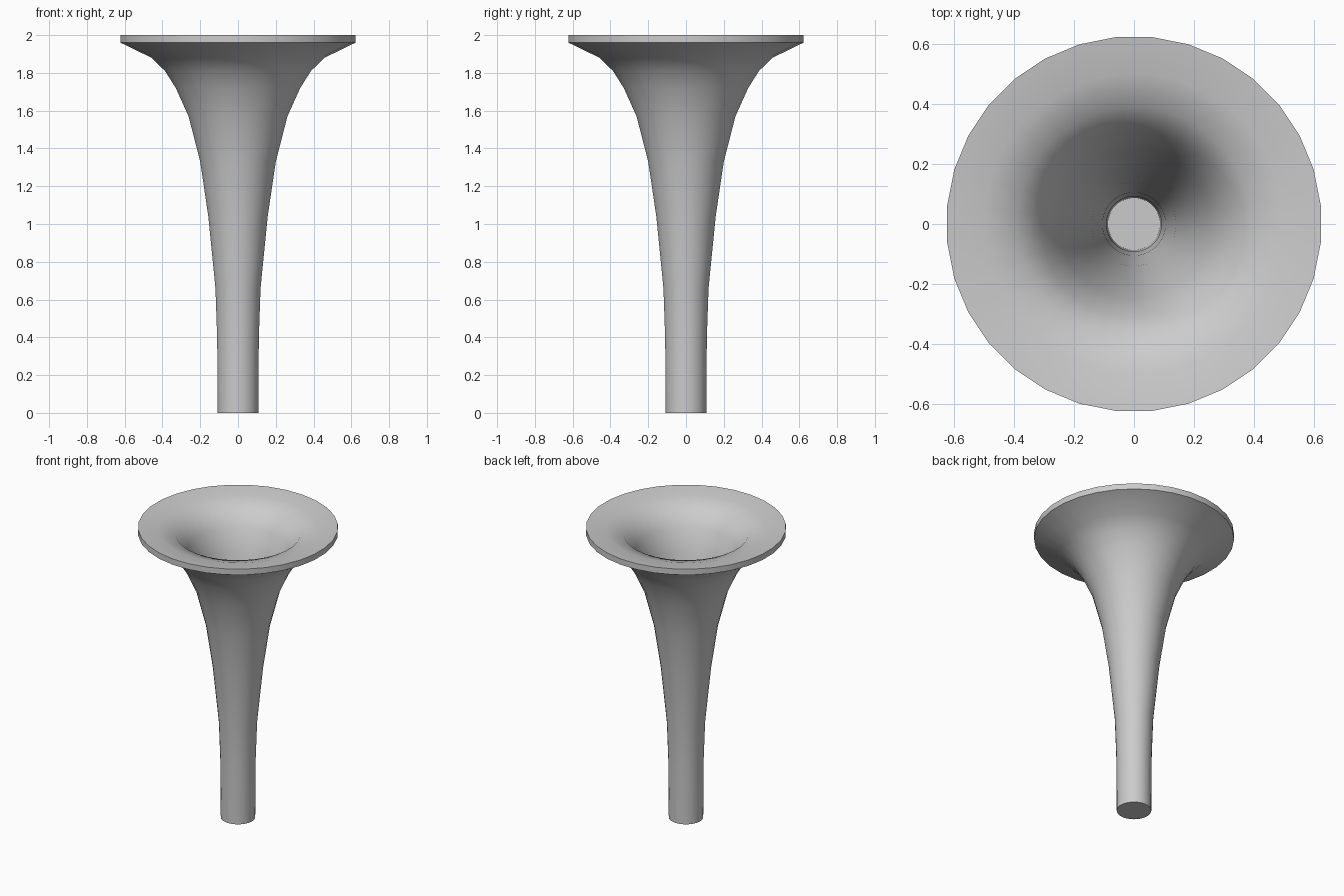
import bpy, bmesh, math

if "Cube" in bpy.data.objects:
    bpy.data.objects.remove(bpy.data.objects["Cube"])

SIDES = 32

# Closed profile (radius, height): outside from the base up, over the lip, down the bore
outer = [(0.108, 0), (0.109, 0.2), (0.111, 0.4), (0.12, 0.66), (0.158, 1.04),
         (0.201, 1.33), (0.263, 1.57), (0.331, 1.72), (0.388, 1.81),
         (0.46, 1.88), (0.625, 1.96)]
inner = [(0.625, 2.0), (0.5, 1.985), (0.39, 1.952), (0.31, 1.855), (0.25, 1.7),
         (0.185, 1.4), (0.14, 1.05), (0.105, 0.66), (0.092, 0.4), (0.087, 0.04)]


def lathe(name, profile):
    bm = bmesh.new()
    rings = []
    for r, z in profile:
        ring = []
        for i in range(SIDES):
            a = 2 * math.pi * (i + 0.5) / SIDES
            ring.append(bm.verts.new((r * math.cos(a), r * math.sin(a), z)))
        rings.append(ring)
    for lo, hi in zip(rings, rings[1:]):
        for i in range(SIDES):
            j = (i + 1) % SIDES
            bm.faces.new((lo[i], lo[j], hi[j], hi[i]))
    # base cap and bore floor
    bm.faces.new(rings[0][::-1])
    bm.faces.new(rings[-1])
    mesh = bpy.data.meshes.new(name)
    bm.to_mesh(mesh)
    bm.free()
    obj = bpy.data.objects.new(name, mesh)
    bpy.context.collection.objects.link(obj)
    return obj


# Flared horn body
horn = lathe("flared_horn", outer + inner)
bpy.context.view_layer.objects.active = horn
horn.select_set(True)
bpy.ops.object.shade_smooth_by_angle(angle=math.radians(40))
